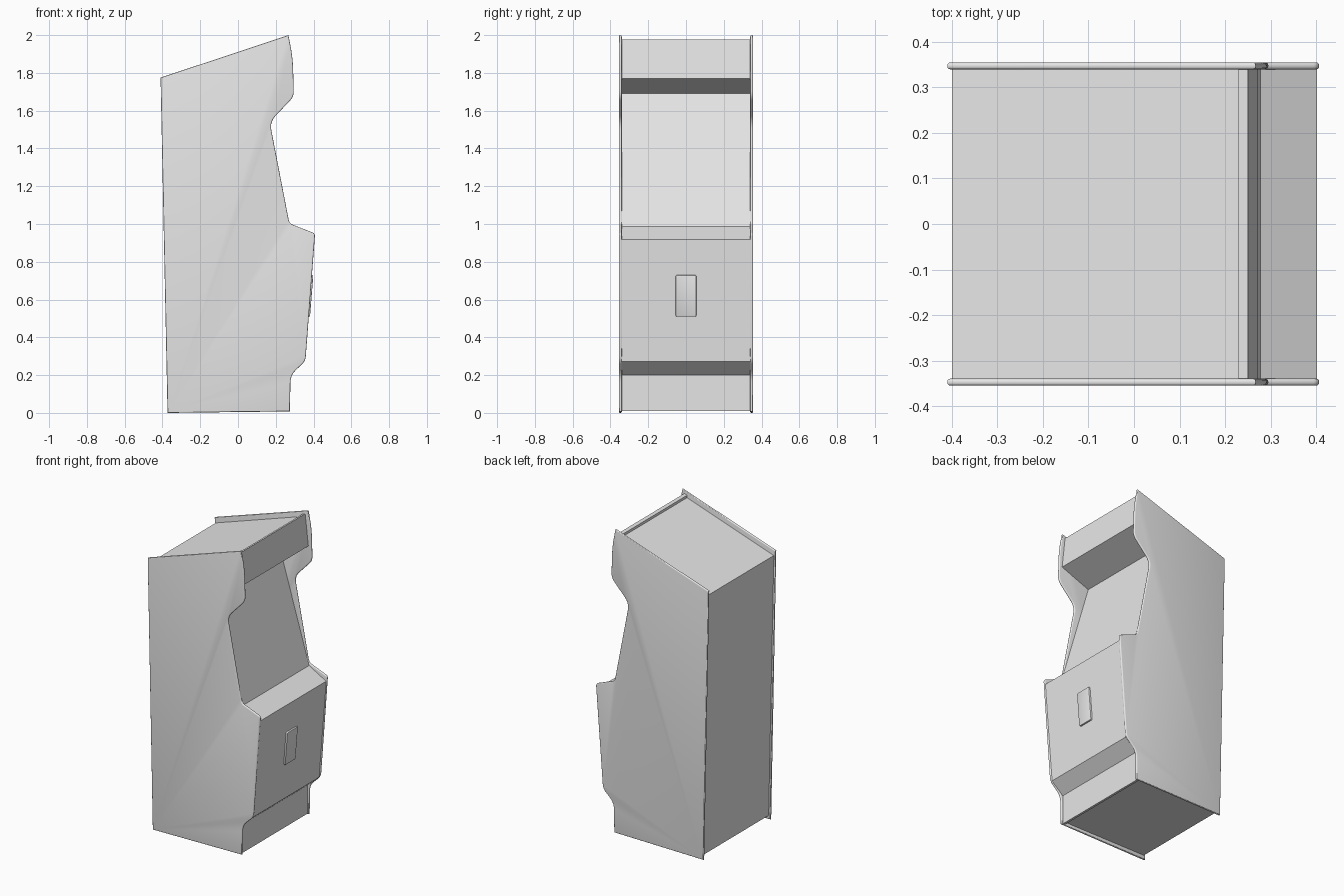
import bpy
import bmesh
import math
from mathutils import Vector

cube = bpy.data.objects.get("Cube")
if cube:
    bpy.data.objects.remove(cube, do_unlink=True)

grey = bpy.data.materials.new("plain grey")
grey.use_nodes = True
colour = (0.8, 0.8, 0.8, 1)
grey.diffuse_color = colour
grey.node_tree.nodes["Principled BSDF"].inputs["Base Color"].default_value = colour


def rounded(corners, steps=5):
    """Turn (x, z, radius) corners into an outline with soft corners."""
    outline = []
    for i, (x, z, r) in enumerate(corners):
        p = Vector((x, z))
        if not r:
            outline.append(p)
            continue
        before = Vector(corners[i - 1][:2])
        after = Vector(corners[(i + 1) % len(corners)][:2])
        a = p + (before - p).normalized() * r
        b = p + (after - p).normalized() * r
        for k in range(steps + 1):
            t = k / steps
            outline.append(a * (1 - t) ** 2 + p * 2 * t * (1 - t) + b * t * t)
    return outline


def extrude_profile(name, outline, y0, y1, rim=0):
    """Extrude an x-z outline from y0 to y1, rounding the rims if asked."""
    bm = bmesh.new()
    face = bm.faces.new([bm.verts.new((p[0], y0, p[1])) for p in outline])
    new = bmesh.ops.extrude_face_region(bm, geom=[face])["geom"]
    moved = [v for v in new if isinstance(v, bmesh.types.BMVert)]
    bmesh.ops.translate(bm, verts=moved, vec=(0, y1 - y0, 0))
    bmesh.ops.recalc_face_normals(bm, faces=bm.faces)
    if rim:
        edges = [e for e in bm.edges
                 if abs(e.verts[0].co.y - e.verts[1].co.y) < 1e-5]
        bmesh.ops.bevel(bm, geom=edges, offset=rim, segments=3,
                        profile=0.5, affect='EDGES', clamp_overlap=True)
    return finish(name, bm)


def finish(name, bm):
    mesh = bpy.data.meshes.new(name)
    bm.to_mesh(mesh)
    bm.free()
    mesh.materials.append(grey)
    obj = bpy.data.objects.new(name, mesh)
    bpy.context.collection.objects.link(obj)
    bpy.ops.object.select_all(action='DESELECT')
    obj.select_set(True)
    bpy.context.view_layer.objects.active = obj
    bpy.ops.object.shade_smooth_by_angle(angle=math.radians(32))
    return obj


# Two side panels with rounded edge trim
side = rounded([
    (-0.41, 1.775, 0), (0.267, 2.0, 0), (0.29, 1.88, 0.06),
    (0.296, 1.675, 0.03), (0.168, 1.54, 0.045), (0.272, 1.003, 0.02),
    (0.408, 0.95, 0.015), (0.357, 0.275, 0.025), (0.278, 0.2, 0.04),
    (0.275, 0.008, 0), (-0.373, 0, 0)])
for name, s in (("left_side_panel", 1), ("right_side_panel", -1)):
    extrude_profile(name, side, s * 0.34, s * 0.355, rim=0.006)

# Cabinet body: top, marquee lip, marquee, hood, screen, controls, front, kick
body = [
    (-0.4, 1.742), (0.23, 1.953), (0.23, 1.969), (0.25, 1.976),
    (0.273, 1.77), (0.07, 1.69), (0.278, 0.987), (0.402, 0.917),
    (0.394, 0.81), (0.351, 0.272), (0.268, 0.2), (0.265, 0.01),
    (0.25, 0.01), (0.25, 0.025), (-0.362, 0.025)]
extrude_profile("cabinet_body", body, -0.341, 0.341)

# Coin door, tilted to lie on the sloping front
bm = bmesh.new()
bmesh.ops.create_cube(bm, size=1)
bmesh.ops.scale(bm, vec=(0.03, 0.11, 0.22), verts=bm.verts)
corners = [e for e in bm.edges
           if abs(e.verts[0].co.x - e.verts[1].co.x) > 0.01]
bmesh.ops.bevel(bm, geom=corners, offset=0.008, segments=3,
                profile=0.5, affect='EDGES')
front = [e for e in bm.edges if all(v.co.x > 0.01 for v in e.verts)]
bmesh.ops.bevel(bm, geom=front, offset=0.005, segments=2,
                profile=0.5, affect='EDGES')
door = finish("coin_door", bm)
door.location = (0.375, 0, 0.62)
door.rotation_euler.y = math.atan2(0.043, 0.538)
